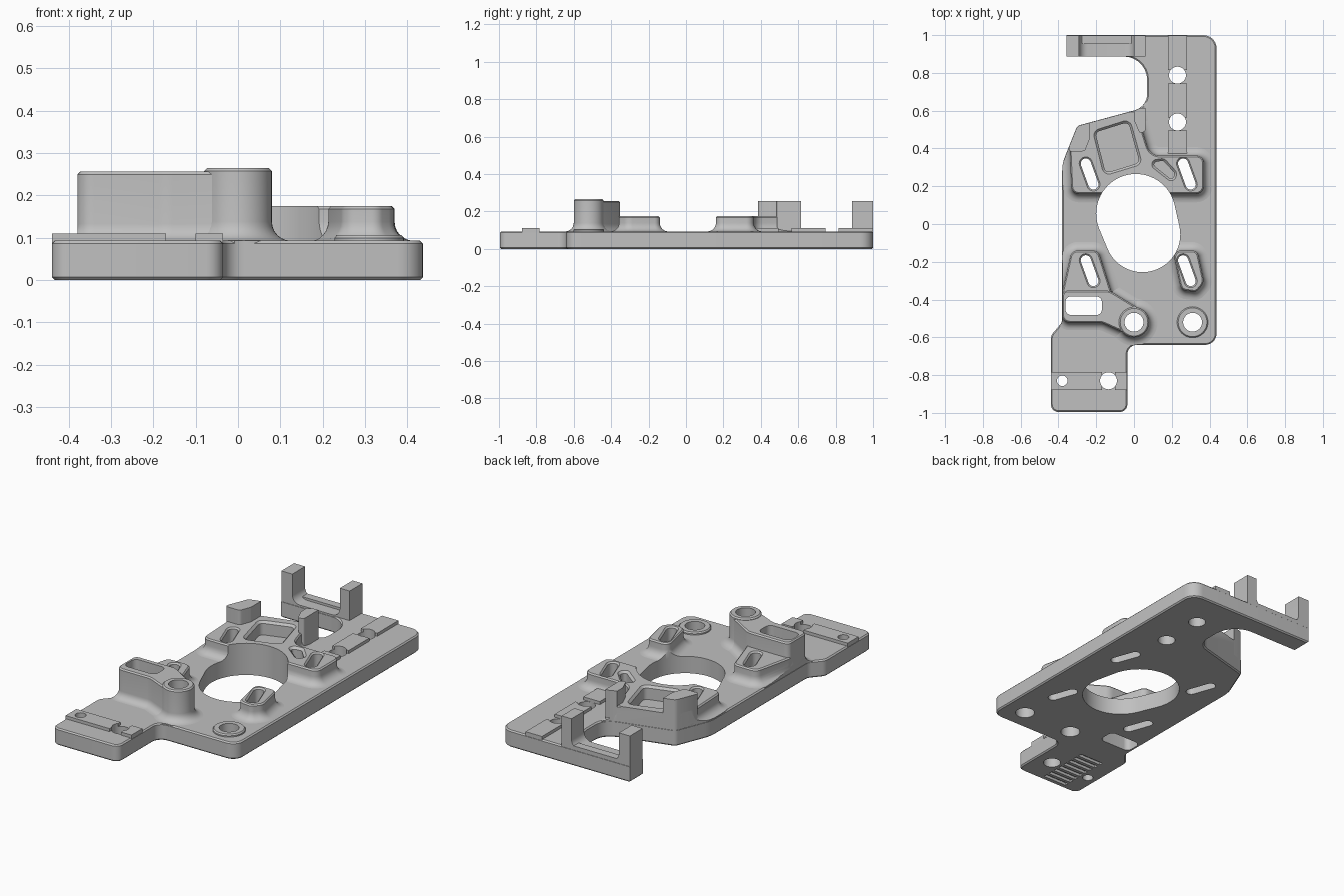
import bpy, bmesh, math
from mathutils import Vector, Matrix
from mathutils.geometry import convex_hull_2d

if "Cube" in bpy.data.objects:
    bpy.data.objects.remove(bpy.data.objects["Cube"])

metal = bpy.data.materials.new("grey metal")
metal.use_nodes = True
grey = (0.53, 0.53, 0.53, 1)
metal.diffuse_color = grey
metal.node_tree.nodes["Principled BSDF"].inputs["Base Color"].default_value = grey

PLATE = 0.093   # top of the plate
BOSS = 0.175    # top of the low bosses
TALL = 0.256    # top of the posts and tall block


def rounded(corners, steps=7):
    """Polygon of (x, y, radius) corners with the corners rounded."""
    out = []
    for i, (x, y, r) in enumerate(corners):
        p = Vector((x, y))
        a = (Vector(corners[i - 1][:2]) - p).normalized()
        b = (Vector(corners[(i + 1) % len(corners)][:2]) - p).normalized()
        if r == 0:
            out.append(p)
            continue
        half = a.angle(b) / 2
        centre = p + (a + b).normalized() * r / math.sin(half)
        start = p + a * r / math.tan(half) - centre
        end = p + b * r / math.tan(half) - centre
        sweep = -start.angle_signed(end)
        for k in range(steps + 1):
            out.append(centre + Matrix.Rotation(sweep * k / steps, 2) @ start)
    return out


def capsule(a, b, r1, r2=None, n=40):
    """Hull of two circles; equal centres give a circle."""
    pts = [Vector(c) + Vector((math.cos(t), math.sin(t))) * r
           for c, r in ((a, r1), (b, r2 or r1))
           for t in (math.tau * k / n for k in range(n))]
    if a == b:
        return pts[:n]
    return [pts[i] for i in convex_hull_2d(pts)]


def loft(bm, pts, rings):
    """Stack offset copies of an outline; rings are (offset, height)."""
    pts = [p for i, p in enumerate(pts) if (p - pts[i - 1]).length > 1e-4]
    if sum(pts[i - 1].cross(p) for i, p in enumerate(pts)) < 0:
        pts.reverse()
    n = len(pts)
    mitres = []
    for i, p in enumerate(pts):
        d1 = (p - pts[i - 1]).normalized()
        d2 = (pts[(i + 1) % n] - p).normalized()
        m = Vector((d1.y + d2.y, -d1.x - d2.x)).normalized()
        mitres.append(m / max(0.4, m.dot(Vector((d1.y, -d1.x)))))
    loops = [[bm.verts.new((*(p + m * o), z)) for p, m in zip(pts, mitres)]
             for o, z in rings]
    bm.faces.new(loops[0][::-1])
    bm.faces.new(loops[-1])
    for lo, hi in zip(loops, loops[1:]):
        for i in range(n):
            j = (i + 1) % n
            bm.faces.new((lo[i], lo[j], hi[j], hi[i]))


def make(name, *shapes):
    bm = bmesh.new()
    for pts, rings in shapes:
        loft(bm, pts, rings)
    me = bpy.data.meshes.new(name)
    bm.to_mesh(me)
    bm.free()
    me.materials.append(metal)
    ob = bpy.data.objects.new(name, me)
    bpy.context.collection.objects.link(ob)
    return ob


def box(x0, x1, y0, y1, r=0):
    return rounded([(x0, y0, r), (x1, y0, r), (x1, y1, r), (x0, y1, r)])


def straight(z0, z1):
    return [(0, z0), (0, z1)]


def filleted(top, r):
    """Rings for a boss: curved foot, straight wall, softened rim."""
    foot = [(r * (1 - math.sin(t)), PLATE + r * (1 - math.cos(t)))
            for t in (math.pi / 2 * k / 6 for k in range(7))]
    return [(r, 0.08)] + foot + [(0, top - 0.007), (-0.007, top)]


# Plate outline with the corner notch and the narrower tab
outline = rounded([
    (0.437, 1, .07), (0.437, -.64, .06), (-.035, -.64, .05), (-.035, -.995, .04),
    (-.44, -.995, .04), (-.44, -.59, .05), (-.38, -.52, .05), (-.38, .32, .2),
    (-.30, .52, .03), (.07, .62, .09), (.07, .887, .125), (-.357, .887, 0),
    (-.357, 1, 0)])
plate = make("base_plate", (outline, [(-.007, 0), (0, .007), (0, PLATE - .007), (-.007, PLATE)]))
clip = make("clip_helper", (outline, [(-.001, -.1), (-.001, .5)]))

# Low bosses
upper = rounded([(-.33, .16, .04), (.37, .16, .04), (.37, .362, .04), (.085, .362, .07),
                 (.03, .54, .03), (.03, .6, 0), (-.34, .6, 0), (-.34, .38, .05)])
lower_left = rounded([(-.33, -.14, .04), (-.19, -.14, .04), (-.10, -.42, 0),
                      (-.38, -.42, 0), (-.38, -.36, .07)])
lower_right = rounded([(.205, -.14, .035), (.335, -.14, .035), (.372, -.31, .05),
                       (.33, -.36, .03), (.25, -.35, .04)])
parts = [make("upper_boss", (upper, filleted(BOSS, .045))),
         make("lower_left_boss", (lower_left, filleted(BOSS, .045))),
         make("lower_right_boss", (lower_right, filleted(BOSS, .045)))]

# Tall slotted block with its web, and the tubular boss at its end
block = rounded([(-.38, -.352, .03), (-.13, -.352, .08), (.03, -.45, .03), (.03, -.57, .03),
                 (-.03, -.585, .03), (-.17, -.522, .08), (-.38, -.522, .04)])
parts += [make("tall_block", (block, filleted(TALL, .04))),
          make("tube_boss", (capsule((0, -.52), (0, -.52), .08), filleted(.265, .045))),
          make("ring_boss", (capsule((.31, -.52), (.31, -.52), .082),
                             [(0, .08), (0, .1), (-.006, .107)]))]

# Posts beside the notch
right_post = rounded([(0, .55, 0), (0, .615, 0), (.06, .615, 0), (.06, .49, .01), (.03, .48, .01)])
left_post = rounded([(-.345, .385, .01), (-.345, .6, 0), (-.235, .6, 0),
                     (-.235, .45, .02), (-.26, .385, .02)])
for name, shape in (("notch_right_post", right_post), ("notch_left_post", left_post)):
    parts.append(make(name, (shape, straight(.08, TALL))))

# U-shaped bracket on the rear bar: profile in x and z, run along y
bracket = make("rear_bracket", (rounded([
    (-.357, .08, 0), (-.357, TALL, 0), (-.29, TALL, 0), (-.29, .097, .045), (0, .097, .045),
    (0, TALL, 0), (.06, TALL, 0), (.06, .08, 0)]), straight(-.999, -.888)))
bracket.data.transform(Matrix.Rotation(math.pi / 2, 4, "X"))
rib = make("rear_rib", (box(-.29, 0, .955, .999), straight(.08, .11)))

# Shallow raised strips, interrupted at the screw holes
strip = straight(.08, .11)
parts += [make("side_strips", *[(box(.18, .28, a, b), strip)
                                for a, b in ((.36, .495), (.565, .745), (.815, 1.01))]),
          make("tab_strips", *[(box(a, b, -.878, -.783), strip)
                               for a, b in ((-.45, -.17), (-.10, 0))])]

# Cutters: screw holes, central opening, slots and pockets
through = straight(-.1, .4)
cuts = [(capsule((x, y), (x, y), r, n=32), through) for x, y, r in (
    (0, -.52, .05), (.31, -.52, .05), (.23, .788, .045), (.23, .54, .045),
    (-.135, -.83, .045), (-.38, -.83, .028))]
cuts.append((capsule((.01, .055), (.045, -.055), .21, .2, n=64), through))
cuts.append((box(-.363, -.17, -.482, -.383, .03), through))
for x in (-.235, .28):
    for y in (.265, -.247):
        cuts.append((capsule((x - .02, y + .055), (x + .02, y - .055), .027, n=24),
                     [(0, -.1), (0, BOSS - .008), (.01, BOSS + .002)]))
pocket = [(0, .1), (0, BOSS - .012), (.014, BOSS + .002)]
cuts.append((rounded([(-.205, .485, .025), (-.03, .54, .025),
                      (.03, .325, .025), (-.15, .27, .025)]), pocket))
cuts.append((rounded([(.085, .325, .015), (.155, .335, .02),
                      (.215, .27, .02), (.205, .23, .015)]), pocket))
cutter = make("cut_helper", *cuts)

# Row of shallow grooves under the tab
grooves = make("groove_helper", *[(box(-.34, -.195, y - .011, y + .011), straight(-.1, .015))
                                  for y in (-.955 + .04 * k for k in range(8))])
helpers = (clip, cutter, grooves)
for helper in helpers:
    helper.hide_render = True


def carve(ob, other, operation):
    mod = ob.modifiers.new(operation.lower(), "BOOLEAN")
    mod.operation, mod.solver, mod.object = operation, "EXACT", other


for ob in parts:
    carve(ob, clip, "INTERSECT")
for ob in parts + [plate]:
    carve(ob, cutter, "DIFFERENCE")
carve(plate, grooves, "DIFFERENCE")

# Apply the cuts, drop the helpers and shade
everything = parts + [plate, bracket, rib]
graph = bpy.context.evaluated_depsgraph_get()
baked = [bpy.data.meshes.new_from_object(ob.evaluated_get(graph)) for ob in everything]
for ob, me in zip(everything, baked):
    ob.modifiers.clear()
    ob.data = me
for helper in helpers:
    bpy.data.objects.remove(helper)
bpy.ops.object.select_all(action="DESELECT")
for ob in everything:
    ob.select_set(True)
bpy.context.view_layer.objects.active = plate
bpy.ops.object.shade_smooth_by_angle(angle=math.radians(30))
